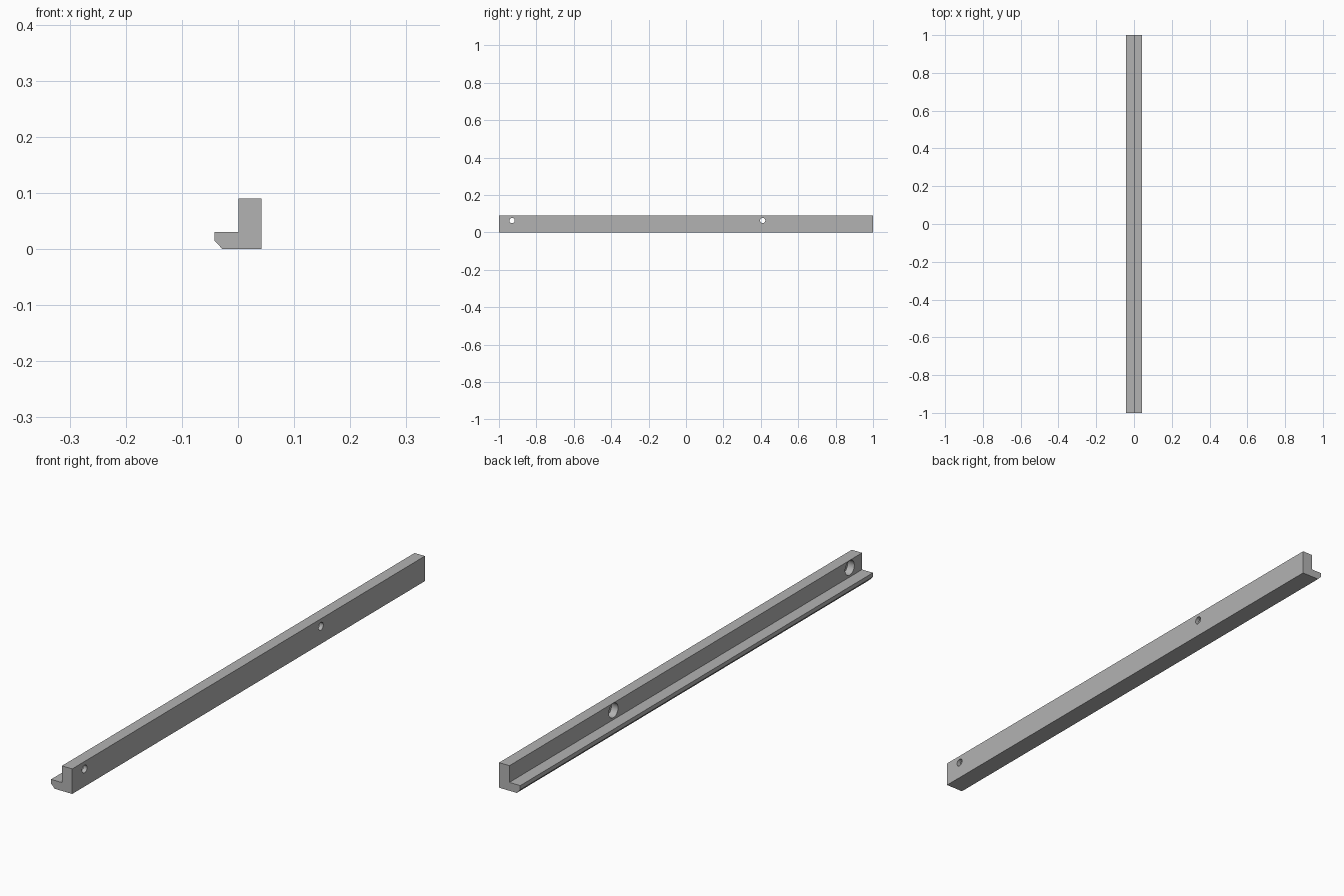
import bpy
import bmesh
from math import radians
from mathutils import Matrix

cube = bpy.data.objects.get("Cube")
if cube:
    bpy.data.objects.remove(cube, do_unlink=True)

grey = bpy.data.materials.new("plain grey")
grey.use_nodes = True
colour = (0.45, 0.45, 0.45, 1)
grey.diffuse_color = colour
grey.node_tree.nodes["Principled BSDF"].inputs["Base Color"].default_value = colour


def add_object(name, bm):
    bmesh.ops.recalc_face_normals(bm, faces=bm.faces)
    mesh = bpy.data.meshes.new(name)
    bm.to_mesh(mesh)
    bm.free()
    mesh.materials.append(grey)
    obj = bpy.data.objects.new(name, mesh)
    bpy.context.collection.objects.link(obj)
    return obj


# L-shaped rail with a chamfered lower lip, extruded along its length
profile = [(0.042, 0), (0.042, 0.09), (0.001, 0.09), (0.001, 0.03),
           (-0.042, 0.03), (-0.042, 0.015), (-0.028, 0)]
bm = bmesh.new()
end = bm.faces.new([bm.verts.new((x, -1, z)) for x, z in profile])
sweep = bmesh.ops.extrude_face_region(bm, geom=[end])
bmesh.ops.translate(bm, vec=(0, 2, 0),
                    verts=[v for v in sweep["geom"] if isinstance(v, bmesh.types.BMVert)])
rail = add_object("rail", bm)


# Cylinder cutters along x: through holes and wider counterbores on the lip side
def cut_hole(name, radius, x_start, x_end, y):
    bm = bmesh.new()
    place = (Matrix.Translation(((x_start + x_end) / 2, y, 0.063))
             @ Matrix.Rotation(radians(90), 4, "Y"))
    bmesh.ops.create_cone(bm, cap_ends=True, segments=32, radius1=radius,
                          radius2=radius, depth=x_end - x_start, matrix=place)
    cutter = add_object(name, bm)
    cutter.hide_render = True
    cutter.hide_set(True)
    cutter.display_type = "WIRE"
    cut = rail.modifiers.new(name, "BOOLEAN")
    cut.operation = "DIFFERENCE"
    cut.solver = "EXACT"
    cut.object = cutter


for label, y in (("front", -0.93), ("rear", 0.41)):
    cut_hole(label + "_counterbore_cutter", 0.026, -0.03, 0.027, y)
    cut_hole(label + "_screw_hole_cutter", 0.014, -0.02, 0.06, y)

# Bake the cuts, then smooth only the round hole walls
bpy.ops.object.select_all(action="DESELECT")
bpy.context.view_layer.objects.active = rail
rail.select_set(True)
for modifier in list(rail.modifiers):
    bpy.ops.object.modifier_apply(modifier=modifier.name)
for helper in [o for o in bpy.data.objects if o.name.endswith("_cutter")]:
    bpy.data.objects.remove(helper, do_unlink=True)
bpy.ops.object.shade_smooth_by_angle(angle=radians(30))
